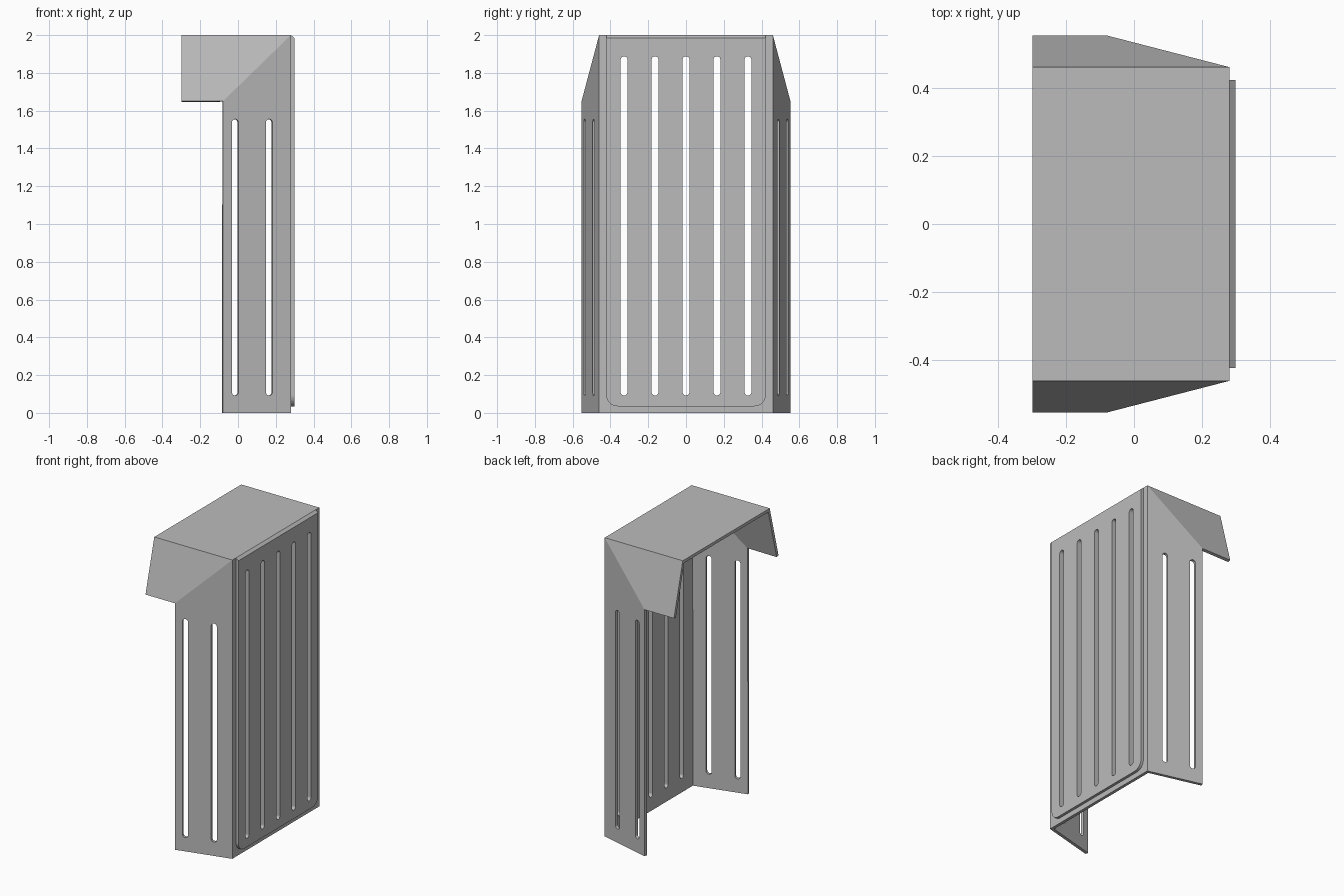
import bpy, bmesh, math
from mathutils import Matrix, Vector

cube = bpy.data.objects.get("Cube")
if cube:
    bpy.data.objects.remove(cube, do_unlink=True)

# Key dimensions
BACK, LIP, WING = 0.28, -0.298, -0.08
HALF, FLARE = 0.46, 0.553
TOP, EAVE = 2.0, 1.65
THICK = 0.02
SLOPE = (FLARE - HALF) / (BACK - WING)

grey = bpy.data.materials.new("grey metal")
grey.use_nodes = True
colour = (0.5, 0.5, 0.5, 1)
grey.diffuse_color = colour
grey.node_tree.nodes["Principled BSDF"].inputs["Base Color"].default_value = colour


def make_object(name, bm):
    mesh = bpy.data.meshes.new(name)
    bm.to_mesh(mesh)
    bm.free()
    mesh.materials.append(grey)
    obj = bpy.data.objects.new(name, mesh)
    bpy.context.collection.objects.link(obj)
    return obj


def prism(bm, outline, offset):
    """Extrude a flat outline into a solid; return the far vertices."""
    face = bm.faces.new([bm.verts.new(p) for p in outline])
    result = bmesh.ops.extrude_face_region(bm, geom=[face])
    verts = [v for v in result["geom"] if isinstance(v, bmesh.types.BMVert)]
    bmesh.ops.translate(bm, verts=verts, vec=offset)
    return verts


def arc(cx, cz, radius, start, end, steps):
    angles = [math.radians(start + (end - start) * i / steps) for i in range(steps + 1)]
    return [(cx + radius * math.cos(a), cz + radius * math.sin(a)) for a in angles]


def add_slot(bm, x, y, low, high, turn):
    """Round-ended cutter standing upright, turned about z."""
    r = 0.018
    outline = arc(0, high - r, r, 0, 180, 10) + arc(0, low + r, r, 180, 360, 10)
    place = Matrix.Translation((x, y, 0)) @ Matrix.Rotation(turn, 4, "Z")
    points = [place @ Vector((u, -0.05, w)) for u, w in outline]
    prism(bm, points, place.to_3x3() @ Vector((0, 0.1, 0)))


def apply_modifier(obj, name):
    bpy.context.view_layer.objects.active = obj
    bpy.ops.object.modifier_apply(modifier=name)


# Folded sheet: back, roof, flared side walls and sloping hood flaps
bm = bmesh.new()
corners = {}
for s in (-1, 1):
    corners[s] = [bm.verts.new(p) for p in (
        (BACK, s * HALF, 0), (BACK, s * HALF, TOP), (WING, s * FLARE, 0),
        (WING, s * FLARE, EAVE), (LIP, s * FLARE, EAVE), (LIP, s * HALF, TOP))]
    base, peak, foot, elbow, flap, lip = corners[s]
    bm.faces.new((base, peak, elbow, foot))
    bm.faces.new((peak, lip, flap, elbow))
a, b = corners[-1], corners[1]
bm.faces.new((a[0], b[0], b[1], a[1]))
bm.faces.new((a[1], b[1], b[5], a[5]))
bmesh.ops.recalc_face_normals(bm, faces=bm.faces)
bm.normal_update()
roof = max(bm.faces, key=lambda f: f.calc_center_median().z)
if roof.normal.z < 0:
    bmesh.ops.reverse_faces(bm, faces=bm.faces)
shell = make_object("folded_shell", bm)
solid = shell.modifiers.new("thickness", "SOLIDIFY")
solid.thickness = THICK
solid.offset = -1
solid.use_even_offset = True
solid.use_quality_normals = True
apply_modifier(shell, "thickness")

# Raised back plate with rounded lower corners and a bevelled top edge
bm = bmesh.new()
w, low, r = 0.422, 0.035, 0.06
outline = [(w, TOP), (-w, TOP)]
outline += arc(-w + r, low + r, r, 180, 270, 8) + arc(w - r, low + r, r, 270, 360, 8)
outer = prism(bm, [(BACK, y, z) for y, z in outline], (0.018, 0, 0))
for v in outer:
    if v.co.z > EAVE:
        v.co.z -= 0.015
bmesh.ops.recalc_face_normals(bm, faces=bm.faces)
plate = make_object("raised_back_plate", bm)

# Vent slots in the back and both side walls
bm = bmesh.new()
for i in range(-2, 3):
    add_slot(bm, BACK, i * 0.164, 0.092, 1.888, math.pi / 2)
for x in (-0.015, 0.165):
    for s in (-1, 1):
        y = s * (HALF + SLOPE * (BACK - x))
        add_slot(bm, x, y, 0.092, 1.555, -s * math.atan(SLOPE))
bmesh.ops.recalc_face_normals(bm, faces=bm.faces)
cutter = make_object("slot_cutter", bm)
cutter.hide_render = True
for obj in (shell, plate):
    cut = obj.modifiers.new("slots", "BOOLEAN")
    cut.operation = "DIFFERENCE"
    cut.solver = "EXACT"
    cut.object = cutter
    apply_modifier(obj, "slots")
bpy.data.objects.remove(cutter, do_unlink=True)
